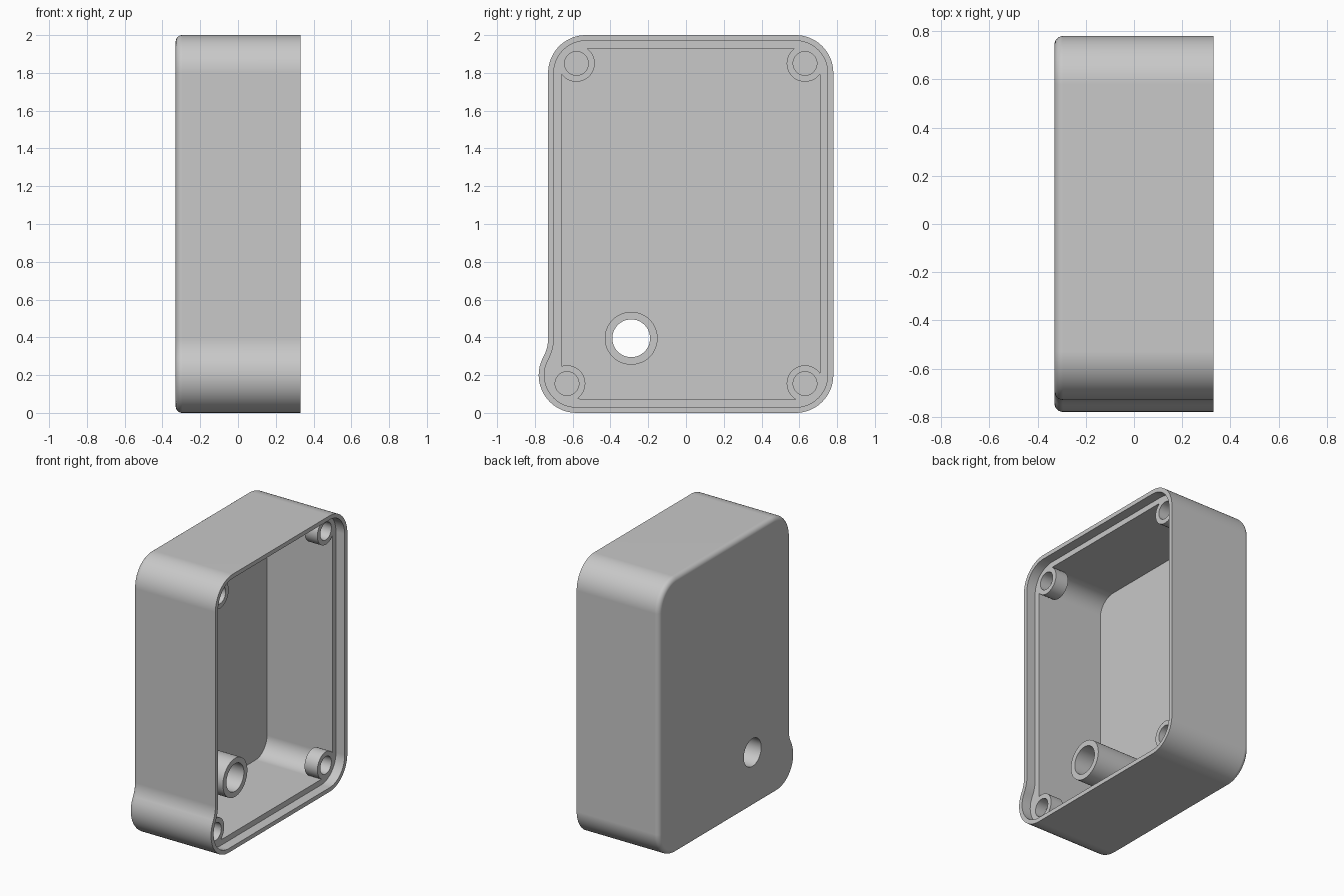
import bpy, bmesh
from math import sin, cos, pi, radians, atan2, sqrt

cube = bpy.data.objects.get("Cube")
if cube:
    bpy.data.objects.remove(cube, do_unlink=True)

BACK, FRONT = -0.33, 0.33      # closed back wall, open rim
LEDGE, FLOOR = 0.26, -0.265    # lid seat and cavity floor
LEFT, RIGHT, TOP = -0.73, 0.78, 2.0
R = 0.2                        # outer corner radius

grey = bpy.data.materials.new("light grey plastic")
grey.use_nodes = True
colour = (0.58, 0.58, 0.58, 1)
grey.diffuse_color = colour
grey.node_tree.nodes["Principled BSDF"].inputs["Base Color"].default_value = colour


def arc(cy, cz, r, start, end, n=16):
    angles = [start + (end - start) * i / n for i in range(n + 1)]
    return [(cy + r * cos(a), cz + r * sin(a)) for a in angles]


def outline(d):
    """Housing outline with the bulged lower corner, offset inwards by d."""
    bulge_y = -RIGHT + R
    neck_y = LEFT - R
    rise = sqrt((2 * R) ** 2 - (bulge_y - neck_y) ** 2)
    tilt = atan2(rise, bulge_y - neck_y)
    pts = arc(RIGHT - R, R, R - d, -pi / 2, 0)
    pts += arc(RIGHT - R, TOP - R, R - d, 0, pi / 2)
    pts += arc(LEFT + R, TOP - R, R - d, pi / 2, pi)
    pts += arc(neck_y, R + rise, R + d, 0, -tilt)
    pts += arc(bulge_y, R, R - d, pi - tilt, 1.5 * pi)[1:]
    return pts


def rounded_rect(d):
    """Plain rounded rectangle for the cavity."""
    pts = []
    for i, (y, z) in enumerate([(RIGHT - R, R), (RIGHT - R, TOP - R),
                                (LEFT + R, TOP - R), (LEFT + R, R)]):
        pts += arc(y, z, R - d, (i - 1) * pi / 2, i * pi / 2)
    return pts


def loft(name, sections):
    """Closed solid through (x, points) sections."""
    bm = bmesh.new()
    rings = [[bm.verts.new((x, y, z)) for y, z in pts] for x, pts in sections]
    n = len(rings[0])
    for a, b in zip(rings, rings[1:]):
        for i in range(n):
            bm.faces.new((a[i], a[(i + 1) % n], b[(i + 1) % n], b[i]))
    bm.faces.new(rings[0][::-1])
    bm.faces.new(rings[-1])
    bmesh.ops.recalc_face_normals(bm, faces=bm.faces[:])
    mesh = bpy.data.meshes.new(name)
    bm.to_mesh(mesh)
    bm.free()
    mesh.materials.append(grey)
    obj = bpy.data.objects.new(name, mesh)
    bpy.context.collection.objects.link(obj)
    return obj


def cylinder(name, y, z, r, x0, x1):
    ring = arc(y, z, r, 0, 2 * pi, 48)[:-1]
    return loft(name, [(x0, ring), (x1, ring)])


def combine(target, tool, operation):
    tool.hide_render = True
    mod = target.modifiers.new(operation, 'BOOLEAN')
    mod.operation, mod.object, mod.solver = operation, tool, 'EXACT'
    bpy.context.view_layer.objects.active = target
    bpy.ops.object.modifier_apply(modifier=mod.name)
    bpy.data.objects.remove(tool, do_unlink=True)


# outer block with a rounded back edge
fillet = 0.035
sections = []
for i in range(7):
    a = i / 6 * pi / 2
    sections.append((BACK + fillet * (1 - cos(a)), outline(fillet * (1 - sin(a)))))
sections.append((FRONT, outline(0)))
housing = loft("housing", sections)

# lid recess, then main cavity
combine(housing, loft("recess", [(LEDGE, outline(0.03)), (FRONT + 0.1, outline(0.03))]), 'DIFFERENCE')
combine(housing, loft("cavity", [(FLOOR, rounded_rect(0.07)), (FRONT + 0.1, rounded_rect(0.07))]), 'DIFFERENCE')

# corner screw bosses with blind holes
for y, z in [(0.63, 1.85), (-0.58, 1.85), (0.63, 0.155), (-0.63, 0.155)]:
    combine(housing, cylinder("boss", y, z, 0.097, LEDGE - 0.1, LEDGE + 0.003), 'UNION')
    combine(housing, cylinder("screw_hole", y, z, 0.063, LEDGE - 0.08, FRONT + 0.1), 'DIFFERENCE')

# tall tube through the back wall
combine(housing, cylinder("tube", -0.29, 0.395, 0.14, FLOOR - 0.02, 0.18), 'UNION')
combine(housing, cylinder("tube_hole", -0.29, 0.395, 0.1, BACK - 0.1, FRONT + 0.1), 'DIFFERENCE')

# smooth curves, crisp edges
bpy.ops.object.select_all(action='DESELECT')
housing.select_set(True)
bpy.context.view_layer.objects.active = housing
bpy.ops.object.shade_smooth_by_angle(angle=radians(30))
weighted = housing.modifiers.new("weighted_normals", 'WEIGHTED_NORMAL')
weighted.keep_sharp = True
